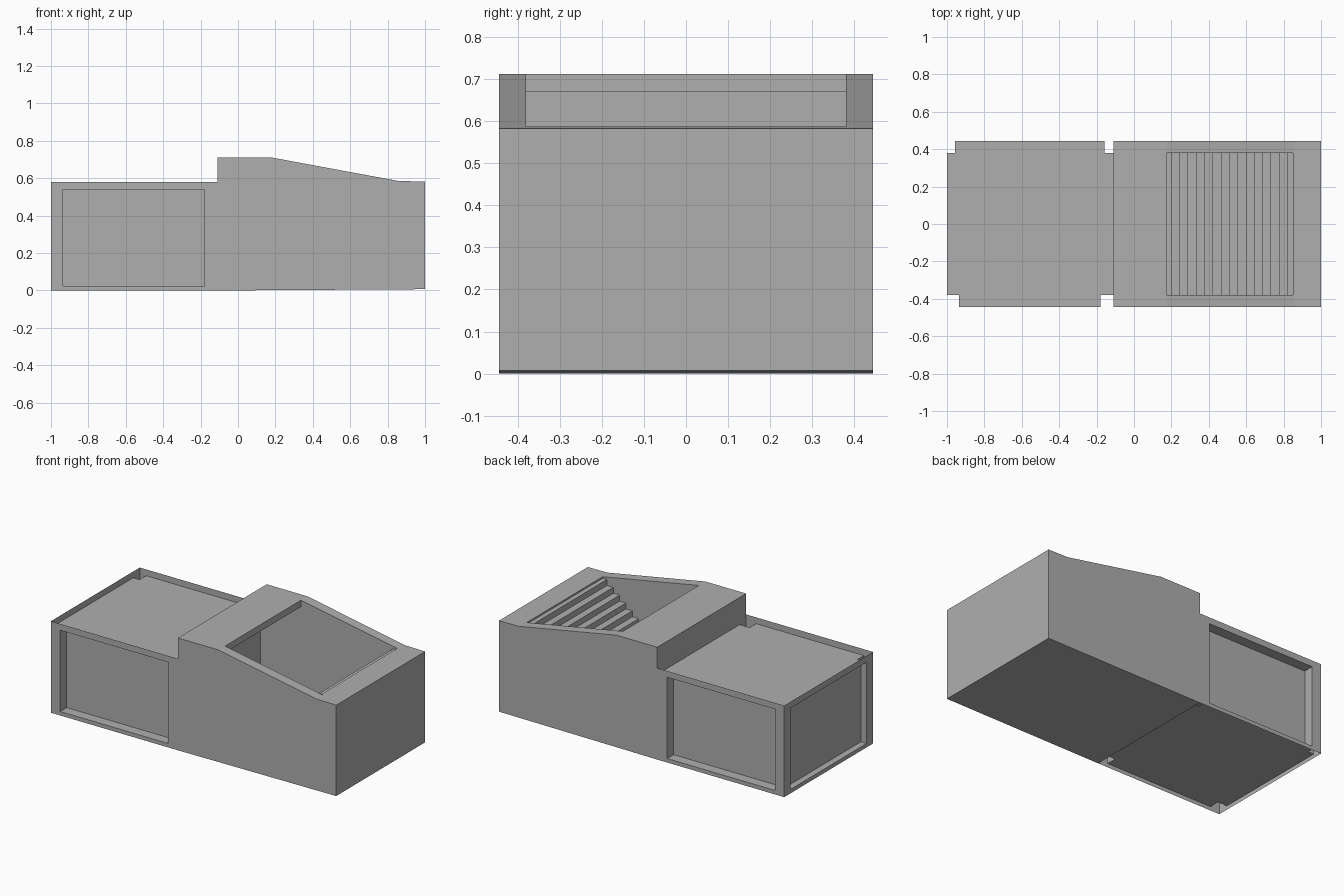
import bpy, bmesh
from mathutils import Vector

if "Cube" in bpy.data.objects:
    bpy.data.objects.remove(bpy.data.objects["Cube"])

mat = bpy.data.materials.new("plain grey")
mat.diffuse_color = (0.43, 0.43, 0.43, 1)
mat.use_nodes = True
mat.node_tree.nodes["Principled BSDF"].inputs["Base Color"].default_value = mat.diffuse_color

W, IN = 0.445, 0.38            # outer and inner half widths
STEP_X = -0.11                 # where the raised hull starts
WX0, WX1 = -0.935, -0.18       # side window span
SILL, LINTEL, PARAPET = 0.025, 0.54, 0.58


def face(bm, pts, facing):
    """Add a polygon whose normal points along 'facing'."""
    f = bm.faces.new([bm.verts.new(p) for p in pts])
    f.normal_update()
    if f.normal.dot(Vector(facing)) < 0:
        f.normal_flip()


def plate(bm, axis, pos, a, b, sign):
    """Axis-aligned rectangle; a and b are ranges on the other two axes."""
    pts = []
    for u, v in ((a[0], b[0]), (a[1], b[0]), (a[1], b[1]), (a[0], b[1])):
        p = [u, v]
        p.insert(axis, pos)
        pts.append(p)
    d = [0, 0, 0]
    d[axis] = sign
    face(bm, pts, d)


def finish(bm, name):
    bmesh.ops.remove_doubles(bm, verts=bm.verts, dist=1e-5)
    me = bpy.data.meshes.new(name)
    bm.to_mesh(me)
    bm.free()
    me.materials.append(mat)
    ob = bpy.data.objects.new(name, me)
    bpy.context.collection.objects.link(ob)


def window_wall(bm, axis, pos, outer, hole, sign):
    """Four strips around a window opening."""
    z = (0, PARAPET)
    plate(bm, axis, pos, (outer[0], hole[0]), z, sign)
    plate(bm, axis, pos, (hole[1], outer[1]), z, sign)
    plate(bm, axis, pos, hole, (0, SILL), sign)
    plate(bm, axis, pos, hole, (LINTEL, PARAPET), sign)


# side walls with recessed windows, front and back
for s, name in ((-1, "front_window_wall"), (1, "back_window_wall")):
    bm = bmesh.new()
    window_wall(bm, 1, s * W, (-1, STEP_X), (WX0, WX1), s)
    depth = sorted((s * IN, s * W))
    plate(bm, 1, s * IN, (WX0, WX1), (SILL, LINTEL), s)
    plate(bm, 0, WX0, depth, (SILL, LINTEL), 1)
    plate(bm, 0, WX1, depth, (SILL, LINTEL), -1)
    ext = 0.022 if s > 0 else 0
    plate(bm, 2, LINTEL, (WX0 - ext, WX1 + ext), depth, 1)
    plate(bm, 2, SILL, (WX0 - ext, WX1 + ext), depth, 1)
    finish(bm, name)

# left end wall with its window
bm = bmesh.new()
window_wall(bm, 0, -1, (-W, W), (-IN, IN), -1)
plate(bm, 0, -0.96, (-IN, IN), (SILL, LINTEL), -1)
for s in (-1, 1):
    plate(bm, 1, s * IN, (-1, -0.96), (SILL, LINTEL), -s)
finish(bm, "end_window_wall")

# sunken roof and raised floor of the low block
bm = bmesh.new()
plate(bm, 2, LINTEL, (-1, STEP_X), (-IN, IN), 1)
finish(bm, "low_roof")
bm = bmesh.new()
plate(bm, 2, SILL, (-1, STEP_X), (-IN, IN), -1)
finish(bm, "low_floor")

# raised hull: side profiles, then the faces swept between them
prof = [(STEP_X, 0), (1, 0.007), (1, 0.583), (0.86, 0.585),
        (0.175, 0.712), (STEP_X, 0.712)]
OX0, OX1 = 0.175, 0.85         # stair opening
bm = bmesh.new()
for s in (-1, 1):
    face(bm, [(x, s * W, z) for x, z in prof], (0, s, 0))


def span(p, q, y0, y1, d):
    face(bm, [(p[0], y0, p[1]), (q[0], y0, q[1]),
              (q[0], y1, q[1]), (p[0], y1, p[1])], d)


dirs = [(0, 0, -1), (1, 0, 0), (0, 0, 1), None, (0, 0, 1), (-1, 0, 0)]
for i, d in enumerate(dirs):
    p, q = prof[i], prof[(i + 1) % 6]
    if d:
        span(p, q, -W, W, d)
    else:                      # sloped rim beside the opening
        span(p, q, -W, -IN, (0, 0, 1))
        span(p, q, IN, W, (0, 0, 1))
span((OX1, 0.587), (0.86, 0.585), -IN, IN, (0, 0, 1))
finish(bm, "raised_hull")

# stairwell lining
bm = bmesh.new()
FLOOR = 0.012
end = STEP_X + 0.003
for s in (-1, 1):
    face(bm, [(x, s * IN, z) for x, z in
              ((end, FLOOR), (OX1, FLOOR), (OX1, 0.587), (OX0, 0.712), (end, 0.67))],
         (0, -s, 0))
plate(bm, 0, OX0, (-IN, IN), (0.67, 0.712), 1)
plate(bm, 2, 0.67, (end, OX0), (-IN, IN), -1)
plate(bm, 0, end, (-IN, IN), (FLOOR, 0.67), 1)
plate(bm, 2, FLOOR, (end, OX0 + 0.03), (-IN, IN), 1)
finish(bm, "stairwell")

# stairs descending toward the left
bm = bmesh.new()
N, RUN, TOP = 15, 0.0445, 0.577
RISE = (TOP - FLOOR) / N
plate(bm, 0, OX1, (-IN, IN), (TOP, 0.587), -1)
x_prev = OX1
for i in range(N):
    x, z = 0.82 - i * RUN, TOP - i * RISE
    plate(bm, 2, z, (x, x_prev), (-IN, IN), 1)
    plate(bm, 0, x, (-IN, IN), (z - RISE, z), -1)
    x_prev = x
finish(bm, "stairs")
